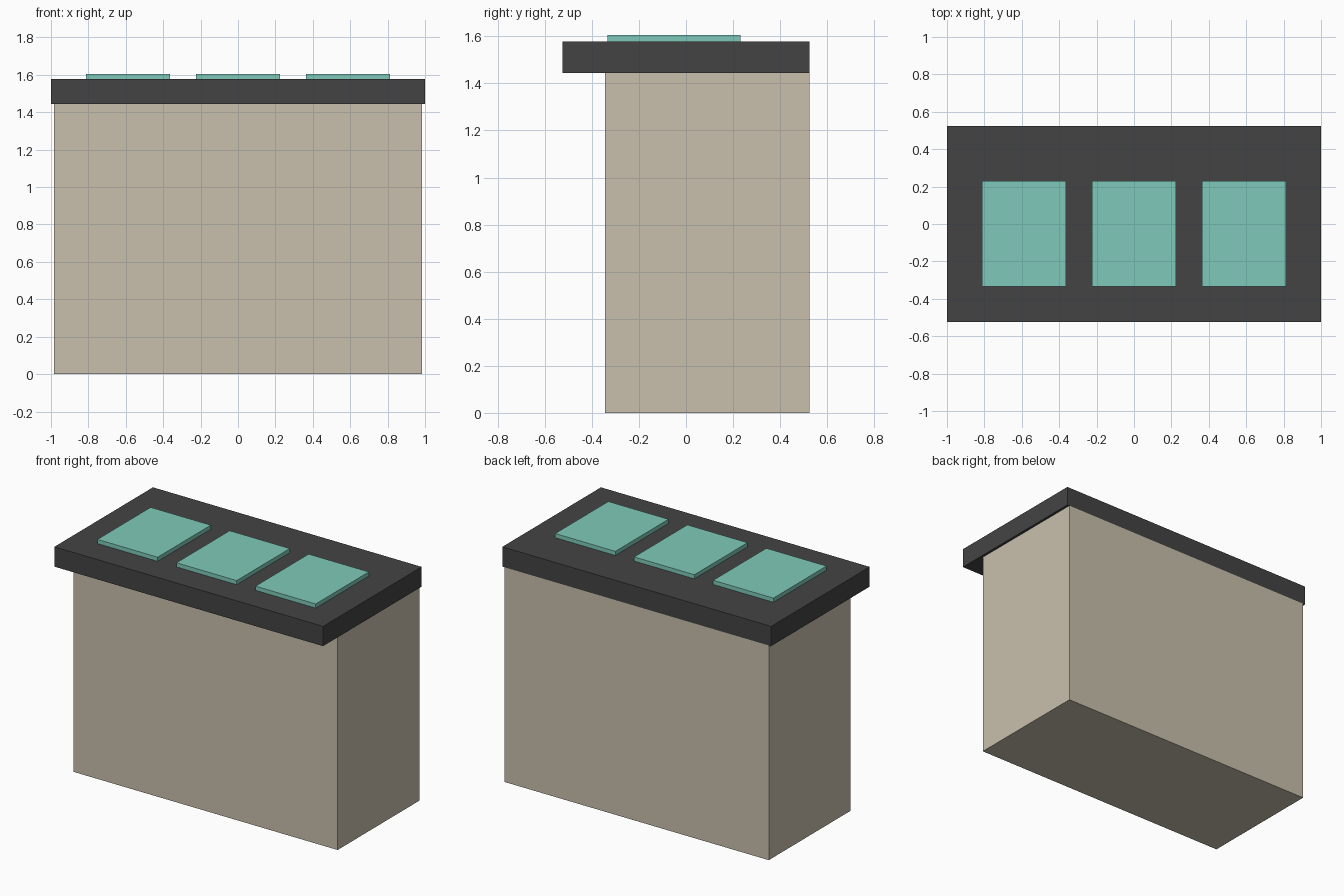
import bpy
import bmesh
from mathutils import Matrix, Vector

if "Cube" in bpy.data.objects:
    bpy.data.objects.remove(bpy.data.objects["Cube"])


def srgb(r, g, b):
    def lin(c):
        c /= 255
        return c / 12.92 if c <= 0.04045 else ((c + 0.055) / 1.055) ** 2.4
    return (lin(r), lin(g), lin(b), 1.0)


def material(name, colour):
    mat = bpy.data.materials.new(name)
    mat.diffuse_color = colour
    mat.use_nodes = True
    mat.node_tree.nodes["Principled BSDF"].inputs["Base Color"].default_value = mat.diffuse_color
    return mat


def box(name, low, high, mat):
    """Flat-faced box between two opposite corners."""
    low, high = Vector(low), Vector(high)
    bm = bmesh.new()
    bmesh.ops.create_cube(bm, size=1.0, matrix=Matrix.Diagonal((*(high - low), 1.0)))
    mesh = bpy.data.meshes.new(name)
    bm.to_mesh(mesh)
    bm.free()
    mesh.materials.append(mat)
    obj = bpy.data.objects.new(name, mesh)
    obj.location = (low + high) / 2
    bpy.context.collection.objects.link(obj)
    return obj


beige = material("beige", srgb(201, 192, 173))
charcoal = material("charcoal", srgb(68, 68, 68))
teal = material("teal", srgb(126, 202, 186))

BODY_TOP, SLAB_TOP, PAD_TOP = 1.444, 1.577, 1.605

# Counter body, flush with the top at the back and set in at the front
box("counter_body", (-0.983, -0.345, 0), (0.983, 0.524, BODY_TOP), beige)

# Overhanging countertop
box("countertop", (-1, -0.524, BODY_TOP), (1, 0.524, SLAB_TOP), charcoal)

# Row of three pads on the countertop
for side, x in (("left", -0.588), ("middle", 0), ("right", 0.588)):
    box(f"{side}_pad", (x - 0.224, -0.334, SLAB_TOP), (x + 0.224, 0.231, PAD_TOP), teal)
